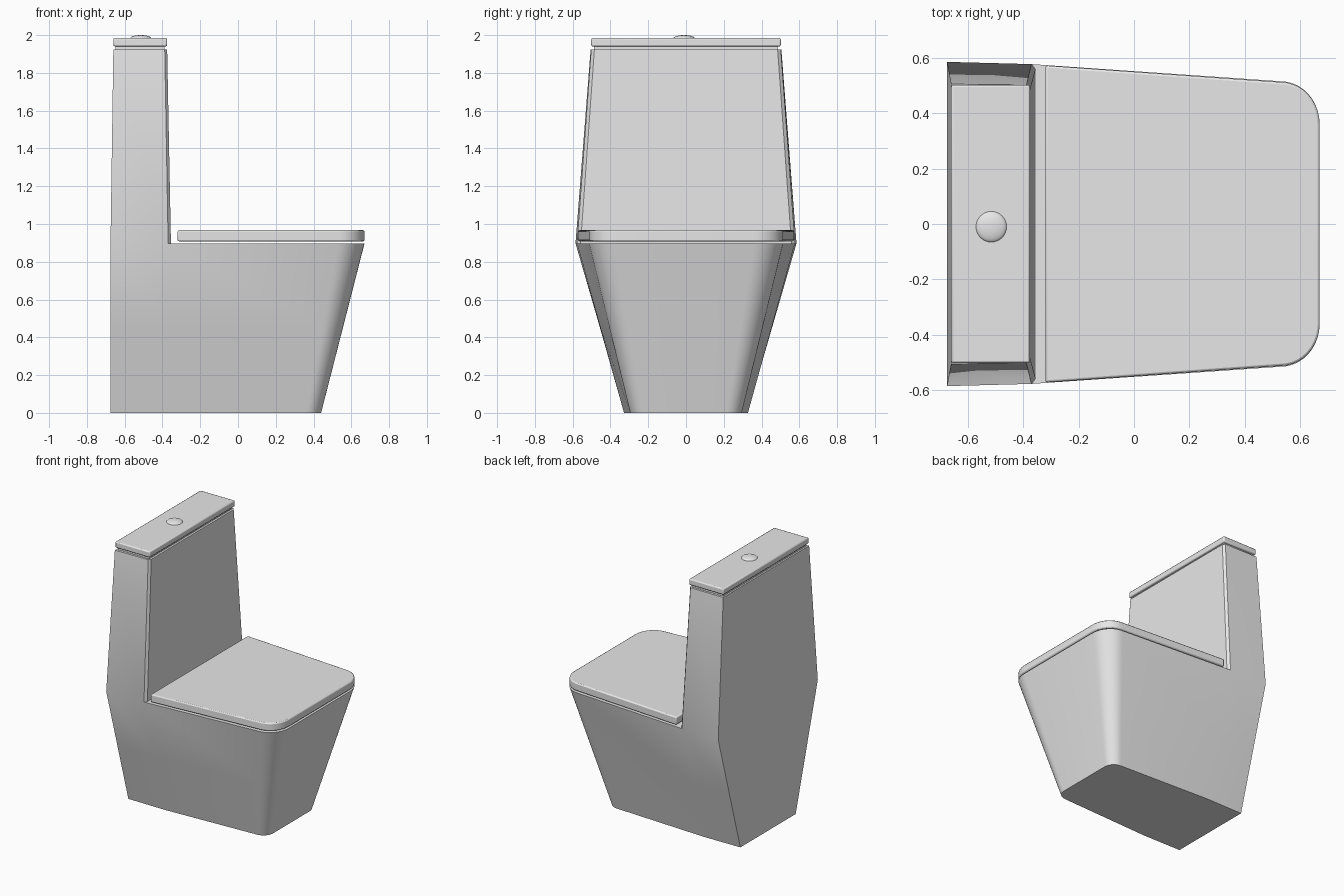
import bpy, bmesh, math
from mathutils import Matrix

cube = bpy.data.objects.get("Cube")
if cube:
    bpy.data.objects.remove(cube, do_unlink=True)

ceramic = bpy.data.materials.new("grey_ceramic")
ceramic.use_nodes = True
GREY = (0.8, 0.8, 0.8, 1)
ceramic.diffuse_color = GREY
ceramic.node_tree.nodes["Principled BSDF"].inputs["Base Color"].default_value = GREY


def finish(name, bm, bevel=0):
    """Turn a bmesh into a smooth-by-angle object with an optional edge bevel."""
    bmesh.ops.recalc_face_normals(bm, faces=bm.faces[:])
    mesh = bpy.data.meshes.new(name)
    bm.to_mesh(mesh)
    bm.free()
    mesh.materials.append(ceramic)
    obj = bpy.data.objects.new(name, mesh)
    bpy.context.collection.objects.link(obj)
    bpy.ops.object.select_all(action='DESELECT')
    obj.select_set(True)
    bpy.context.view_layer.objects.active = obj
    bpy.ops.object.shade_smooth_by_angle(angle=math.radians(30))
    if bevel:
        mod = obj.modifiers.new("soft_edge", 'BEVEL')
        mod.width = bevel
        mod.segments = 2
        mod.limit_method = 'ANGLE'
        mod.angle_limit = math.radians(40)
    return obj


def outline(sides, center, radii, steps=10):
    """Straight side points, then a rounded front corner, mirrored across y."""
    half = list(sides)
    for i in range(steps + 1):
        a = math.pi / 2 * (1 - i / steps)
        half.append((center[0] + radii[0] * math.cos(a),
                     center[1] + radii[1] * math.sin(a)))
    return half + [(x, -y) for x, y in reversed(half)]


def ring(bm, points, z):
    return [bm.verts.new((x, y, z)) for x, y in points]


def bridge(bm, low, high):
    n = len(low)
    for i in range(n):
        j = (i + 1) % n
        bm.faces.new((low[i], low[j], high[j], high[i]))


def prism(name, points, z0, z1, bevel):
    bm = bmesh.new()
    low, high = ring(bm, points, z0), ring(bm, points, z1)
    bm.faces.new(low)
    bm.faces.new(high)
    bridge(bm, low, high)
    return finish(name, bm, bevel)


def rectangle(x0, x1, y):
    return [(x0, y), (x1, y), (x1, -y), (x0, -y)]


# One-piece body: tapered pedestal whose rear continues up as the tank
foot = outline([(-0.675, 0.325), (-0.37, 0.328)], (0.36, 0.215), (0.08, 0.08))
rim = outline([(-0.675, 0.585), (-0.37, 0.577)], (0.53, 0.36), (0.14, 0.155))
bm = bmesh.new()
levels = []
for k in range(3):
    t = k / 2
    pts = [(a[0] + (b[0] - a[0]) * t, a[1] + (b[1] - a[1]) * t)
           for a, b in zip(foot, rim)]
    levels.append(ring(bm, pts, 0.898 * t))
bm.faces.new(levels[0])
bridge(bm, levels[0], levels[1])
bridge(bm, levels[1], levels[2])
top = levels[2]
front_l, front_r = ring(bm, [(-0.355, 0.558), (-0.355, -0.558)], 0.898)
bm.faces.new(top[1:-1] + [front_r, front_l])
tank_base = [top[0], top[1], front_l, front_r, top[-2], top[-1]]
tank_half = [(-0.66, 0.505), (-0.388, 0.502), (-0.375, 0.485)]
tank_top = ring(bm, tank_half + [(x, -y) for x, y in reversed(tank_half)], 1.923)
bridge(bm, tank_base, tank_top)
bm.faces.new(tank_top)
finish("pedestal_and_tank", bm)

# Recessed neck and cover on the tank
prism("tank_neck", rectangle(-0.648, -0.39, 0.488), 1.915, 1.945, 0)
prism("tank_cover", rectangle(-0.66, -0.375, 0.502), 1.94, 1.985, 0.008)

# Closed seat lid, held just above the rim
lid = outline([(-0.32, 0.572)], (0.53, 0.36), (0.14, 0.152))
prism("seat_lid", lid, 0.908, 0.967, 0.008)

# Domed flush button
bm = bmesh.new()
bmesh.ops.create_uvsphere(bm, u_segments=32, v_segments=16, radius=1)
bmesh.ops.bisect_plane(bm, geom=bm.verts[:] + bm.edges[:] + bm.faces[:],
                       plane_co=(0, 0, 0), plane_no=(0, 0, -1), clear_outer=True)
bmesh.ops.transform(bm, verts=bm.verts[:], matrix=Matrix.Translation((-0.515, -0.01, 1.983))
                    @ Matrix.Diagonal((0.056, 0.056, 0.017, 1)))
finish("flush_button", bm)
